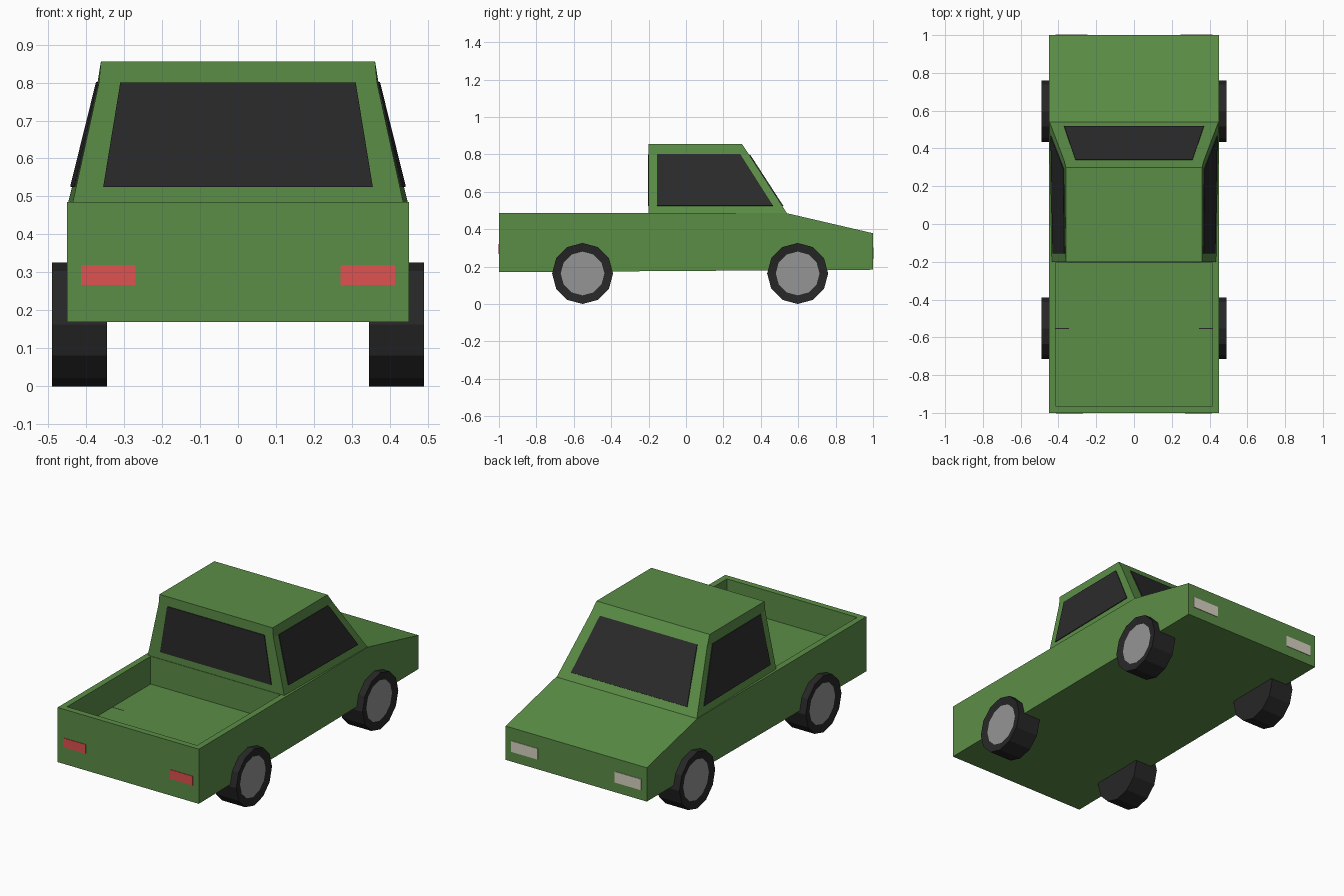
import bpy, bmesh
from math import pi
from mathutils import Matrix

if "Cube" in bpy.data.objects:
    bpy.data.objects.remove(bpy.data.objects["Cube"])


def material(name, rgb):
    m = bpy.data.materials.new(name)
    m.diffuse_color = (*rgb, 1)
    m.use_nodes = True
    m.node_tree.nodes["Principled BSDF"].inputs["Base Color"].default_value = m.diffuse_color
    return m


green = material("green_paint", (0.105, 0.27, 0.062))
dark = material("dark_glass", (0.024, 0.024, 0.024))
rubber = material("rubber", (0.02, 0.02, 0.02))
steel = material("hub_grey", (0.3, 0.3, 0.3))
red = material("tail_red", (0.73, 0.085, 0.08))
cream = material("head_cream", (0.68, 0.64, 0.53))


def finish(name, bm, mats, mirror=False):
    bmesh.ops.recalc_face_normals(bm, faces=bm.faces)
    me = bpy.data.meshes.new(name)
    bm.to_mesh(me)
    bm.free()
    for m in mats:
        me.materials.append(m)
    ob = bpy.data.objects.new(name, me)
    bpy.context.collection.objects.link(ob)
    if mirror:
        ob.modifiers.new("mirror", 'MIRROR').use_clip = False
    return ob


def slab(name, pts, shift, mat, mirror=False):
    """Thin panel: outline points extruded by a short shift."""
    bm = bmesh.new()
    f = bm.faces.new([bm.verts.new(p) for p in pts])
    ext = bmesh.ops.extrude_face_region(bm, geom=[f], use_keep_orig=True)
    moved = [v for v in ext["geom"] if isinstance(v, bmesh.types.BMVert)]
    bmesh.ops.translate(bm, verts=moved, vec=shift)
    return finish(name, bm, [mat], mirror)


# Lower body: side profile across the width, with the cargo bed sunk in
profile = [(-1, .17), (1, .183), (1, .378), (.54, .485), (-.2, .485), (-1, .485)]
bm = bmesh.new()
left = [bm.verts.new((-.45, y, z)) for y, z in profile]
right = [bm.verts.new((.45, y, z)) for y, z in profile]
bm.faces.new(left)
bm.faces.new(right[::-1])
sides = [bm.faces.new((left[i], left[i - 1], right[i - 1], right[i])) for i in range(6)]
bmesh.ops.recalc_face_normals(bm, faces=bm.faces)
bed = sides[5]
bmesh.ops.inset_individual(bm, faces=[bed], thickness=.05)
for v in bed.verts:
    if v.co.y > -.5:
        v.co.y = -.203
bed = bmesh.ops.extrude_discrete_faces(bm, faces=[bed])["faces"][0]
bmesh.ops.translate(bm, verts=bed.verts, vec=(0, 0, -.16))
finish("body", bm, [green])

# Cab: tapered shell with a raked windscreen
bm = bmesh.new()
base = [bm.verts.new(p) for p in [(-.435, -.2, .485), (.435, -.2, .485), (.447, .54, .485), (-.447, .54, .485)]]
waist = [bm.verts.new(p) for p in [(-.366, -.2, .8), (.366, -.2, .8), (.37, .336, .8), (-.37, .336, .8)]]
roof = [bm.verts.new(p) for p in [(-.361, -.2, .855), (.361, -.2, .855), (.361, .3, .855), (-.361, .3, .855)]]
for lo, hi in ((base, waist), (waist, roof)):
    for i in range(4):
        j = (i + 1) % 4
        bm.faces.new((lo[i], lo[j], hi[j], hi[i]))
bm.faces.new(roof)
bm.faces.new(base[::-1])
finish("cab", bm, [green])

# Windows
slab("rear_window", [(-.355, -.2, .525), (.355, -.2, .525), (.31, -.2, .8), (-.31, -.2, .8)],
     (0, -.004, 0), dark)
slab("windscreen", [(-.37, .516, .522), (.37, .516, .522), (.31, .338, .797), (-.31, .338, .797)],
     (0, .004, .003), dark)
slab("side_windows", [(.428, -.155, .525), (.438, .465, .525), (.37, .29, .8), (.366, -.155, .8)],
     (.004, 0, .001), dark, True)

# Lights
slab("tail_lights", [(.27, -1, .267), (.413, -1, .267), (.413, -1, .32), (.27, -1, .32)],
     (0, -.003, 0), red, True)
slab("head_lights", [(.245, 1, .24), (.415, 1, .24), (.415, 1, .303), (.245, 1, .303)],
     (0, .003, 0), cream, True)

# Wheels: twelve-sided tyres with slightly sunken hubs
for name, y in (("rear_bed_wheels", -.553), ("bonnet_wheels", .597)):
    bm = bmesh.new()
    place = Matrix.Translation((.4175, y, .163)) @ Matrix.Rotation(pi / 2, 4, 'Y')
    bmesh.ops.create_cone(bm, cap_ends=True, segments=12, radius1=.163, radius2=.163,
                          depth=.145, matrix=place)
    hub = max(bm.faces, key=lambda f: f.calc_center_median().x)
    bmesh.ops.inset_individual(bm, faces=[hub], thickness=.046)
    bmesh.ops.translate(bm, verts=hub.verts, vec=(-.008, 0, 0))
    hub.material_index = 1
    finish(name, bm, [rubber, steel], True)
